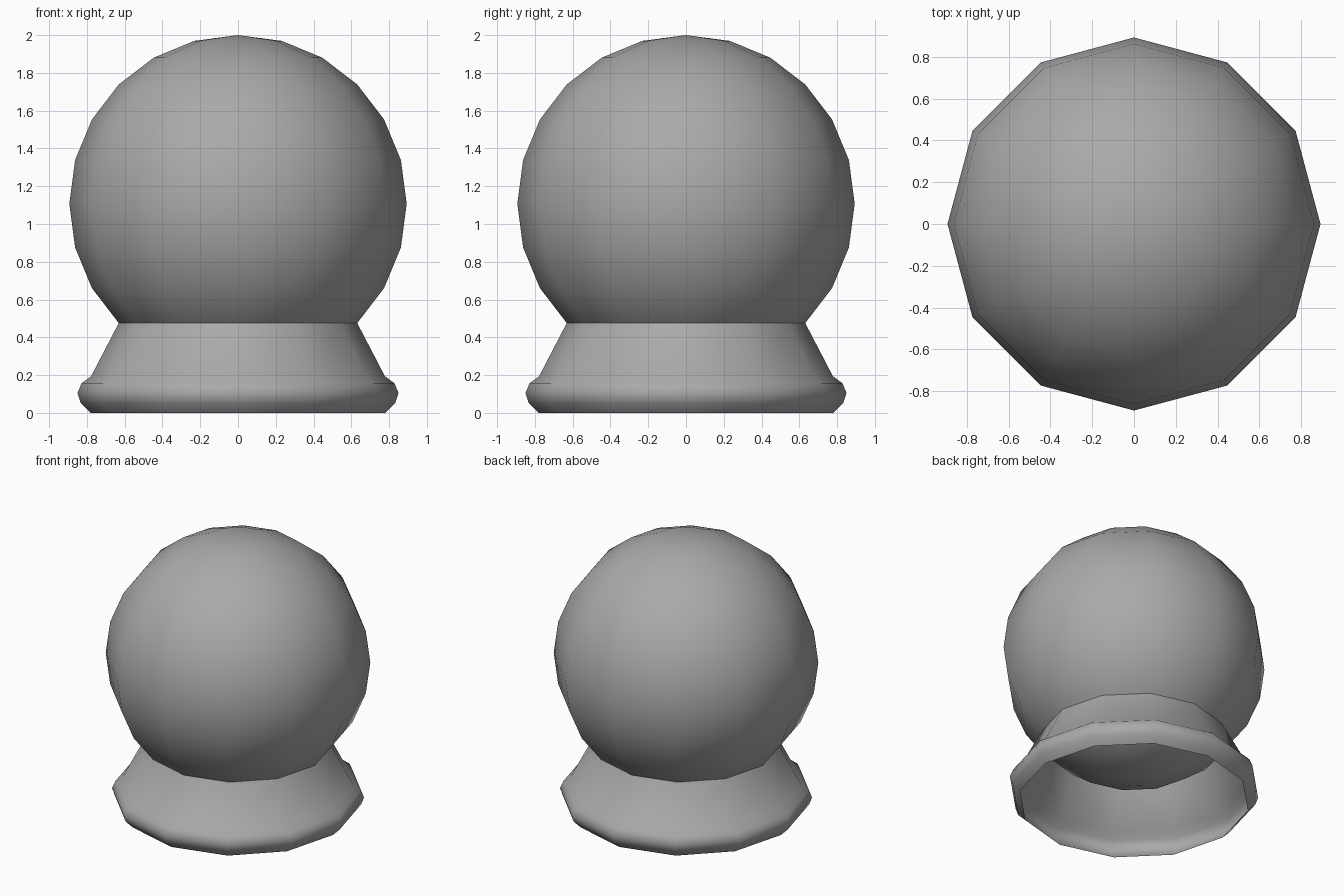
import bpy
import bmesh
import math

SIDES = 12
RADIUS = 0.893
CENTRE = 2 - RADIUS

default = bpy.data.objects.get("Cube")
if default:
    bpy.data.objects.remove(default, do_unlink=True)

grey = bpy.data.materials.new("plain grey")
grey.use_nodes = True
colour = (0.4, 0.4, 0.4, 1)
grey.diffuse_color = colour
grey.node_tree.nodes["Principled BSDF"].inputs["Base Color"].default_value = colour


def add_object(name, bm):
    mesh = bpy.data.meshes.new(name)
    for face in bm.faces:
        face.smooth = True
    bm.to_mesh(mesh)
    bm.free()
    mesh.materials.append(grey)
    obj = bpy.data.objects.new(name, mesh)
    bpy.context.collection.objects.link(obj)
    return obj


# Globe: a full sphere whose underside dips into the hollow base
bm = bmesh.new()
bmesh.ops.create_uvsphere(bm, u_segments=SIDES, v_segments=SIDES, radius=RADIUS)
globe = add_object("globe", bm)
globe.location.z = CENTRE

# Base: an open shell with a rounded rim, meeting the globe on its 45 degree ring
neck = RADIUS * math.sin(math.pi / 4)
profile = [(0.78, 0), (0.832, 0.052), (0.85, 0.105), (0.828, 0.157),
           (0.777, 0.195), (neck, CENTRE - neck)]
bm = bmesh.new()
rings = [[bm.verts.new((r * math.cos(i * math.tau / SIDES),
                        r * math.sin(i * math.tau / SIDES), z))
          for i in range(SIDES)] for r, z in profile]
for lower, upper in zip(rings, rings[1:]):
    for i in range(SIDES):
        j = (i + 1) % SIDES
        bm.faces.new((lower[i], lower[j], upper[j], upper[i]))
add_object("base", bm)
